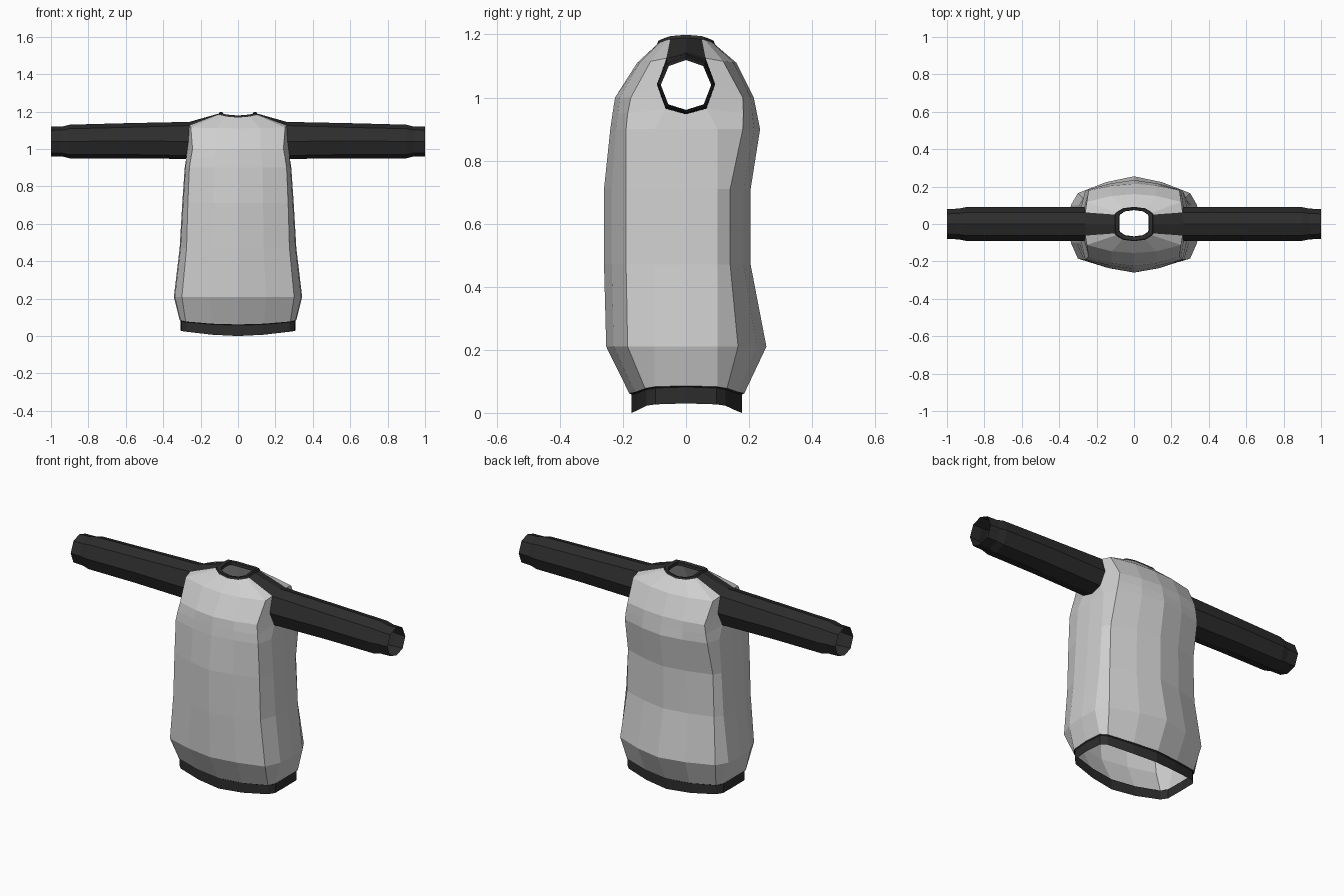
import bpy, bmesh

if "Cube" in bpy.data.objects:
    bpy.data.objects.remove(bpy.data.objects["Cube"])


def material(name, value):
    m = bpy.data.materials.new(name)
    m.diffuse_color = (value, value, value, 1)
    m.use_nodes = True
    m.node_tree.nodes["Principled BSDF"].inputs["Base Color"].default_value = m.diffuse_color
    return m


LIGHT = material("light grey knit", 0.62)
DARK = material("charcoal knit", 0.026)


def build(name, quads, mat):
    """Make a flat-shaded shell from quads of points, welding shared corners."""
    bm = bmesh.new()
    for q in quads:
        pts = [p for i, p in enumerate(q) if p != q[i - 1]]
        if len(pts) > 2:
            bm.faces.new([bm.verts.new(p) for p in pts])
    bmesh.ops.remove_doubles(bm, verts=bm.verts, dist=0.0005)
    bmesh.ops.recalc_face_normals(bm, faces=bm.faces)
    me = bpy.data.meshes.new(name)
    bm.to_mesh(me)
    bm.free()
    me.materials.append(mat)
    ob = bpy.data.objects.new(name, me)
    bpy.context.collection.objects.link(ob)
    return ob


def bridge(a, b, closed=False):
    n = len(a)
    return [(a[i], a[(i + 1) % n], b[(i + 1) % n], b[i])
            for i in range(n if closed else n - 1)]


def mirrored(quads):
    return quads + [[(-x, y, z) for x, y, z in q][::-1] for q in quads]


def half_ring(z, front, fc, bc, back, cx, sx):
    """Right half of a body section, from front centre to back centre."""
    mx = cx * 0.5
    return [(0, front, z), (mx, front * 0.65 + fc * 0.35, z), (cx, fc, z),
            (sx * 0.985, -0.1, z), (sx, 0, z), (sx * 0.985, 0.1, z),
            (cx, bc, z), (mx, back * 0.65 + bc * 0.35, z), (0, back, z)]


# Body: full sections from the hem up to the armholes
rings = [half_ring(*r) for r in [
    (0.07, -0.18, -0.13, 0.13, 0.185, 0.28, 0.312),
    (0.21, -0.253, -0.185, 0.165, 0.255, 0.30, 0.343),
    (0.47, -0.26, -0.19, 0.14, 0.205, 0.275, 0.312),
    (0.71, -0.26, -0.19, 0.14, 0.205, 0.268, 0.298),
    (0.90, -0.24, -0.19, 0.18, 0.235, 0.26, 0.285)]]
hem_drop = [-0.008, -0.004, 0.008, 0.013, 0.016, 0.013, 0.008, -0.004, -0.008]
rings[0] = [(x, y, z + d) for (x, y, z), d in zip(rings[0], hem_drop)]
under = half_ring(0.95, -0.233, -0.185, 0.182, 0.225, 0.252, 0.28)
under[3:6] = [(0.275, -0.065, 0.965), (0.275, 0, 0.947), (0.275, 0.065, 0.965)]
rings.append(under)
body = []
for a, b in zip(rings, rings[1:]):
    body += bridge(a, b)

# Body: front and back panels from the armholes up to the neck
neck_front = [(0, -0.09, 1.17), (0.06, -0.082, 1.175), (0.095, -0.06, 1.183), (0.1, -0.05, 1.186)]
panels = [
    (under[:4],
     [(0, -0.225, 1.0), (0.12, -0.21, 1.0), (0.243, -0.175, 1.0), (0.265, -0.092, 1.04)],
     [(0, -0.155, 1.11), (0.12, -0.146, 1.112), (0.252, -0.112, 1.115), (0.26, -0.062, 1.125)],
     neck_front),
    (under[:4:-1],
     [(0, 0.215, 1.0), (0.12, 0.205, 1.0), (0.243, 0.18, 1.0), (0.265, 0.092, 1.04)],
     [(0, 0.16, 1.11), (0.12, 0.15, 1.112), (0.252, 0.118, 1.115), (0.26, 0.062, 1.125)],
     [(x, -y, z) for x, y, z in neck_front])]
for rows in panels:
    for a, b in zip(rows, rows[1:]):
        body += bridge(a, b)
build("body", mirrored(body), LIGHT)

# Sleeves: open eight-sided tubes with a narrowed cuff
shape = [(0, -1), (-0.7, -0.78), (-1, 0), (-0.68, 0.76),
         (0, 1), (0.68, 0.76), (1, 0), (0.7, -0.78)]


def section(x, ry, rz, zc):
    return [(x, ry * a, zc + rz * b) for a, b in shape]


armhole = [(0.275, 0, 0.947), (0.275, -0.065, 0.965), (0.265, -0.092, 1.04),
           (0.26, -0.062, 1.125), (0.26, 0, 1.145), (0.26, 0.062, 1.125),
           (0.265, 0.092, 1.04), (0.275, 0.065, 0.965)]
tube = [armhole, section(0.60, 0.092, 0.094, 1.044), section(0.90, 0.09, 0.09, 1.04),
        section(0.94, 0.082, 0.08, 1.04), section(1.0, 0.08, 0.079, 1.04)]
sleeve = []
for a, b in zip(tube, tube[1:]):
    sleeve += bridge(a, b, True)

# Shoulder strips run from the sleeve top to the neck
sleeve += bridge(armhole[3:6], [(0.1, -0.05, 1.186), (0.1, 0, 1.19), (0.1, 0.05, 1.186)])
build("right_sleeve", sleeve, DARK)
build("left_sleeve", [[(-x, y, z) for x, y, z in q][::-1] for q in sleeve], DARK)

# Collar: raised band around the neck opening
outer = neck_front + [(0.1, 0, 1.19)] + [(x, -y, z) for x, y, z in neck_front[::-1]]


def collar_loop(scale, lift):
    return [(x * scale, y * scale + 0.004 * (scale < 0.9), z + lift) for x, y, z in outer]


loops = [collar_loop(1.04, -0.006), collar_loop(0.98, 0.009), collar_loop(0.8, 0.005),
         collar_loop(0.78, -0.012)]
collar = []
for a, b in zip(loops, loops[1:]):
    collar += bridge(a, b)
build("collar", mirrored(collar), DARK)

# Hem band: short open ring under the body
top = [(x * 0.985, y * 0.96, z - 0.004) for x, y, z in rings[0]]
drop = [0.058, 0.055, 0.051, 0.052, 0.052, 0.052, 0.051, 0.055, 0.058]
bottom = [(x, y, z - d) for (x, y, z), d in zip(top, drop)]
lip = [(x, y, z) for x, y, z in rings[0]]
build("hem_band", mirrored(bridge(bottom, top) + bridge(top, lip)), DARK)
